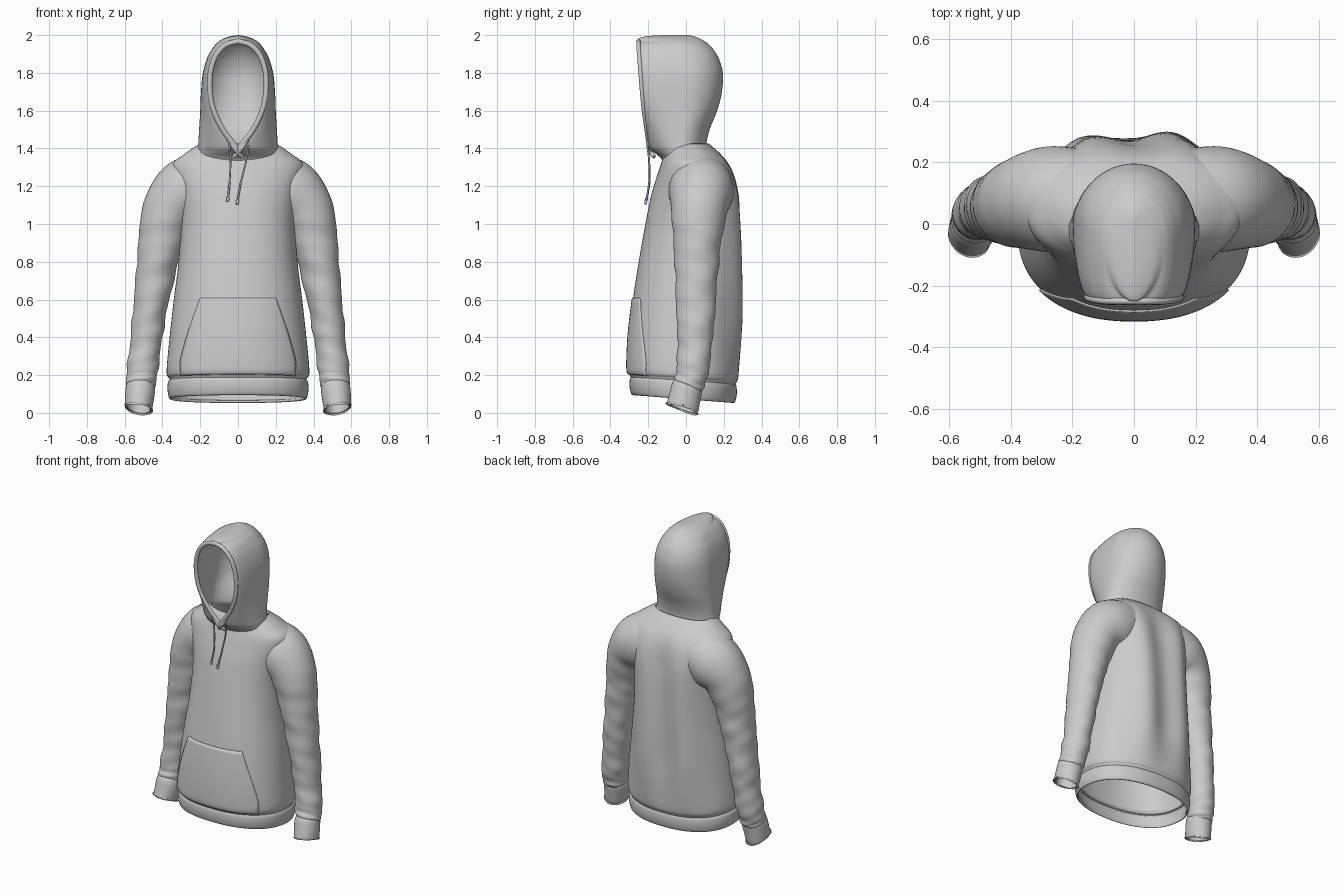
import bpy, bmesh, math
from math import sin, cos, pi
from mathutils import Vector

if "Cube" in bpy.data.objects:
    bpy.data.objects.remove(bpy.data.objects["Cube"])

fabric = bpy.data.materials.new("light_grey_fabric")
fabric.use_nodes = True
GREY = (0.6, 0.6, 0.6, 1)
fabric.diffuse_color = GREY
fabric.node_tree.nodes["Principled BSDF"].inputs["Base Color"].default_value = GREY


def smooth_rows(rows, steps):
    """Catmull-Rom interpolation of every column of a table."""
    out = []
    last = len(rows) - 1
    for i in range(last):
        a, b, c, d = rows[max(i - 1, 0)], rows[i], rows[i + 1], rows[min(i + 2, last)]
        for k in range(steps):
            t = k / steps
            out.append([q + 0.5 * t * (r - p + t * (2 * p - 5 * q + 4 * r - s + t * (3 * (q - r) + s - p)))
                        for p, q, r, s in zip(a, b, c, d)])
    return out + [list(rows[-1])]


def loft(name, rings, closed=True, thickness=0.0, offset=-1.0, caps=False):
    """Skin a list of point rings into one smooth object."""
    bm = bmesh.new()
    verts = [[bm.verts.new(p) for p in ring] for ring in rings]
    n = len(rings[0])
    for lower, upper in zip(verts, verts[1:]):
        for j in range(n if closed else n - 1):
            k = (j + 1) % n
            bm.faces.new((lower[j], lower[k], upper[k], upper[j]))
    if caps:
        bm.faces.new(verts[0])
        bm.faces.new(verts[-1])
    bmesh.ops.remove_doubles(bm, verts=bm.verts, dist=0.0004)
    bmesh.ops.recalc_face_normals(bm, faces=bm.faces)
    mesh = bpy.data.meshes.new(name)
    bm.to_mesh(mesh)
    bm.free()
    mesh.materials.append(fabric)
    obj = bpy.data.objects.new(name, mesh)
    bpy.context.collection.objects.link(obj)
    if thickness:
        mod = obj.modifiers.new("cloth_thickness", "SOLIDIFY")
        mod.thickness, mod.offset = thickness, offset
    bpy.ops.object.select_all(action="DESELECT")
    obj.select_set(True)
    bpy.context.view_layer.objects.active = obj
    bpy.ops.object.shade_smooth_by_angle(angle=math.radians(50))
    return obj


def tube_rings(path, segments, wrinkle=None):
    """Rings across a path of (x, y, z, side radius, depth radius)."""
    rings = []
    pts = [Vector(p[:3]) for p in path]
    for i, p in enumerate(path):
        t = (pts[min(i + 1, len(pts) - 1)] - pts[max(i - 1, 0)]).normalized()
        side = Vector((0, 1, 0)).cross(t).normalized()
        depth = t.cross(side)
        ring = []
        for j in range(segments):
            a = 2 * pi * j / segments
            f = 1 + (wrinkle(i / (len(path) - 1), a) if wrinkle else 0)
            ring.append(pts[i] + f * (side * p[3] * cos(a) + depth * p[4] * sin(a)))
        rings.append(ring)
    return rings


# Torso: height, half width, front y, back y
ROUND = 2.3
TORSO = smooth_rows([
    (.165, .36, -.29, .26), (.18, .364, -.298, .268), (.22, .378, -.31, .28),
    (.4, .362, -.303, .29), (.6, .34, -.28, .292), (.8, .315, -.25, .292),
    (1.0, .305, -.215, .287), (1.15, .32, -.185, .275), (1.25, .345, -.155, .255),
    (1.32, .345, -.132, .225), (1.37, .285, -.115, .185), (1.405, .235, -.1, .145),
    (1.425, .2, -.085, .12)], 6)


def hang(y, z):
    """The bottom edge droops towards the back."""
    return z - 0.085 * y * max(0, 1 - z / 0.9)


def torso_ring(z, w, front, back, folds=True):
    ring = []
    mid, half = (front + back) / 2, (back - front) / 2
    for j in range(96):
        a = 2 * pi * j / 96
        c, s = cos(a), sin(a)
        x = w * math.copysign(abs(c) ** (2 / ROUND), c)
        y = mid + half * math.copysign(abs(s) ** (2 / ROUND), s)
        if folds and s > 0:
            env = max(0, min(1, (z - .17) / .35, (1.4 - z) / .25))
            y -= .02 * env * s * cos(pi * x / .16 + .5 * sin(3 * z))
        ring.append((x, y, hang(y, z)))
    return ring


loft("torso", [torso_ring(*r) for r in TORSO], thickness=.012)

# Ribbed hem band
HEM = smooth_rows([(.072, .357, -.28, .25), (.08, .366, -.291, .261), (.12, .373, -.299, .269),
                   (.16, .371, -.297, .267), (.172, .362, -.288, .258)], 3)
loft("hem_band", [torso_ring(*r, folds=False) for r in HEM], thickness=.014)


# Front pouch pocket following the torso surface
def torso_front(x, z):
    for a, b in zip(TORSO, TORSO[1:]):
        if a[0] <= z <= b[0]:
            t = (z - a[0]) / (b[0] - a[0])
            _, w, f, k = [p + t * (q - p) for p, q in zip(a, b)]
            return (f + k) / 2 - (k - f) / 2 * (1 - min(1, abs(x / w)) ** ROUND) ** (1 / ROUND)


pocket = []
for z, half in smooth_rows([(.185, .3), (.25, .305), (.34, .285), (.43, .258), (.6, .2)], 5):
    row = []
    for j in range(41):
        x = half * (j / 20 - 1)
        y = torso_front(x, z)
        row.append((x, y - .002, hang(y, z)))
    pocket.append(row)
loft("front_pocket", pocket, closed=False, thickness=.009, offset=0)


# Sleeves and cuffs
def creases(t, a):
    env = min(1, max(0, (t - .15) * 4)) * (.6 + .7 * t)
    return env * (.035 * sin(46 * t + 2 * sin(a + 1)) * cos(a - 5 * t) + .018 * sin(85 * t + 2 * a))


SLEEVE = smooth_rows([
    (.14, .08, 1.22, .16, .16), (.27, .08, 1.17, .178, .172), (.36, .07, 1.08, .145, .15),
    (.405, .06, .92, .122, .128), (.434, .055, .75, .104, .114), (.466, .052, .55, .09, .104),
    (.487, .047, .38, .083, .092), (.506, .035, .23, .082, .086), (.514, .018, .155, .078, .08),
    (.516, .01, .125, .068, .07)], 8)
CUFF = smooth_rows([(.514, .012, .15, .068, .072), (.516, .006, .135, .077, .082),
                    (.521, -.006, .085, .077, .084), (.527, -.018, .03, .073, .086),
                    (.528, -.02, .022, .07, .083)], 4)
for label, s in (("left", 1), ("right", -1)):
    for part, rows, fold in (("sleeve", SLEEVE, creases), ("cuff", CUFF, None)):
        rings = [[(s * p.x, p.y, p.z) for p in ring] for ring in tube_rings(rows, 48, fold)]
        loft(f"{label}_{part}", rings, thickness=.01)

# Hood: height, half width, opening half width, front y, back y
HOOD = smooth_rows([
    (1.31, .245, 0, -.115, .195), (1.35, .227, 0, -.135, .16), (1.39, .216, 0, -.182, .122),
    (1.42, .211, .02, -.196, .108), (1.5, .206, .08, -.208, .125), (1.6, .2, .128, -.222, .165),
    (1.7, .196, .148, -.232, .19), (1.8, .186, .146, -.24, .195), (1.88, .163, .123, -.246, .172),
    (1.93, .135, .088, -.25, .14), (1.955, .115, .05, -.25, .115), (1.968, .1, 0, -.25, .098),
    (1.985, .07, 0, -.246, .065), (1.996, .03, 0, -.19, .035), (2.0, 0, 0, -.12, .01)], 5)


def hood_ring(z, w, gap, front, back):
    gap = max(0, gap)
    mid = min(0.0, (front + back) / 2 + .03)
    half = []
    for j in range(33):
        a = pi * j / 32
        if a < pi / 2:
            half.append((gap + (w - gap) * sin(a), mid + (front - mid) * cos(a), z))
        else:
            half.append((w * sin(a), mid - (back - mid) * cos(a), z))
    return half + [(-x, y, h) for x, y, h in half[-2::-1]]


loft("hood", [hood_ring(*r) for r in HOOD], closed=False, thickness=.01)

# Stitched rim around the face opening
edge = [(r[2], r[3], r[0]) for r in HOOD if r[2] > .002]
bottom, top = (0, -.192, 1.402), (0, -.25, 1.968)
loop = [bottom] + edge + [top] + [(-x, y, z) for x, y, z in edge[::-1]] + [bottom]
loft("hood_rim", tube_rings([(*p, .014, .012) for p in loop], 12))

# Crossed collar overlap below the opening
for label, s in (("left", 1), ("right", -1)):
    lap = smooth_rows([(s * .05, -.197, 1.45, .013, .01), (s * .012, -.196, 1.395, .014, .011),
                       (-s * .022, -.168, 1.355, .012, .01)], 5)
    loft(f"{label}_collar_overlap", tube_rings(lap, 12), caps=True)

# Drawstrings with tips
CORDS = {"right": [(-.045, -.205, 1.425), (-.04, -.195, 1.33), (-.045, -.193, 1.22), (-.055, -.212, 1.12)],
         "left": [(.055, -.205, 1.415), (.042, -.195, 1.33), (.015, -.195, 1.22), (-.005, -.215, 1.105)]}
for label, points in CORDS.items():
    cord = smooth_rows([(*p, .005, .005) for p in points], 8)
    loft(f"{label}_drawstring", tube_rings(cord, 8), caps=True)
    tip = [(*p[:3], .008, .008) for p in cord[-3:]]
    loft(f"{label}_drawstring_tip", tube_rings(tip, 10), caps=True)
